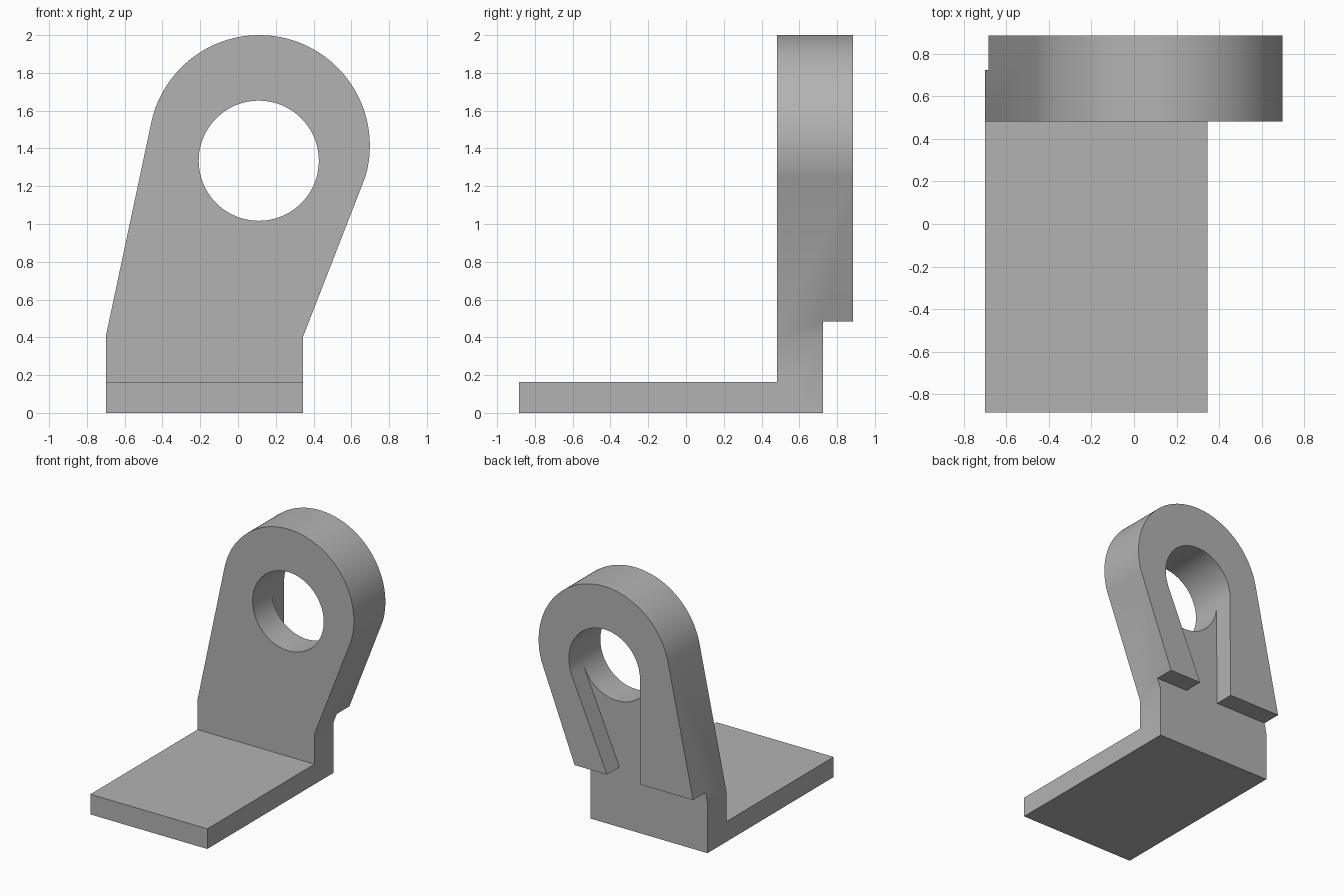
import bpy
import bmesh
from math import cos, sin, pi, radians, atan2

cube = bpy.data.objects.get("Cube")
if cube:
    bpy.data.objects.remove(cube, do_unlink=True)

grey = bpy.data.materials.new("plain_grey")
grey.use_nodes = True
colour = (0.45, 0.45, 0.45, 1)
grey.diffuse_color = colour
grey.node_tree.nodes["Principled BSDF"].inputs["Base Color"].default_value = colour


def arc(cx, cz, r, start, end, steps):
    return [(cx + r * cos(start + (end - start) * i / steps),
             cz + r * sin(start + (end - start) * i / steps)) for i in range(steps + 1)]


def prism(name, outline, y0, y1):
    """Extrude an x-z outline from y0 to y1."""
    bm = bmesh.new()
    face = bm.faces.new([bm.verts.new((x, y0, z)) for x, z in outline])
    ext = bmesh.ops.extrude_face_region(bm, geom=[face])["geom"]
    moved = [v for v in ext if isinstance(v, bmesh.types.BMVert)]
    bmesh.ops.translate(bm, verts=moved, vec=(0, y1 - y0, 0))
    bmesh.ops.recalc_face_normals(bm, faces=bm.faces)
    mesh = bpy.data.meshes.new(name)
    bm.to_mesh(mesh)
    bm.free()
    mesh.materials.append(grey)
    obj = bpy.data.objects.new(name, mesh)
    bpy.context.collection.objects.link(obj)
    return obj


def rect(x0, x1, z0, z1):
    return [(x0, z0), (x1, z0), (x1, z1), (x0, z1)]


def combine(target, tool, operation):
    mod = target.modifiers.new(operation, "BOOLEAN")
    mod.operation = operation
    mod.solver = "EXACT"
    mod.object = tool
    bpy.context.view_layer.objects.active = target
    bpy.ops.object.modifier_apply(modifier=mod.name)
    bpy.data.objects.remove(tool, do_unlink=True)


LEFT, RIGHT = 0.345, -0.70
FRONT, FACE, STEP, BACK = -0.885, 0.483, 0.725, 0.885

# Upright lug: straight foot, flared sides, round head
head = arc(0.113, 1.415, 0.585, atan2(-0.165, 0.56), pi - atan2(0.208, 0.978), 72)
bracket = prism("bracket", [(RIGHT, 0), (LEFT, 0), (LEFT, 0.405)] + head + [(RIGHT, 0.405)],
                FACE, BACK)

# Undercut below the thick rear boss
combine(bracket, prism("undercut", rect(-1, 1, -0.2, 0.485), STEP, 1), "DIFFERENCE")

# Tapered slot in the rear boss, tangent to the bore
slot = [(-0.215, 0.4), (0.05, 0.4), (0.403, 1.208), (0.11, 1.335), (-0.206, 1.335)]
combine(bracket, prism("slot", slot, STEP, 1), "DIFFERENCE")

# Bore through the head
bore = arc(0.11, 1.335, 0.318, 0, 2 * pi, 96)[:-1]
combine(bracket, prism("bore", bore, 0.3, 1.1), "DIFFERENCE")

# Flat base plate
combine(bracket, prism("base", rect(RIGHT, LEFT, 0, 0.163), FRONT, 0.6), "UNION")

bpy.ops.object.select_all(action="DESELECT")
bracket.select_set(True)
bpy.context.view_layer.objects.active = bracket
bpy.ops.object.shade_smooth_by_angle(angle=radians(30))
